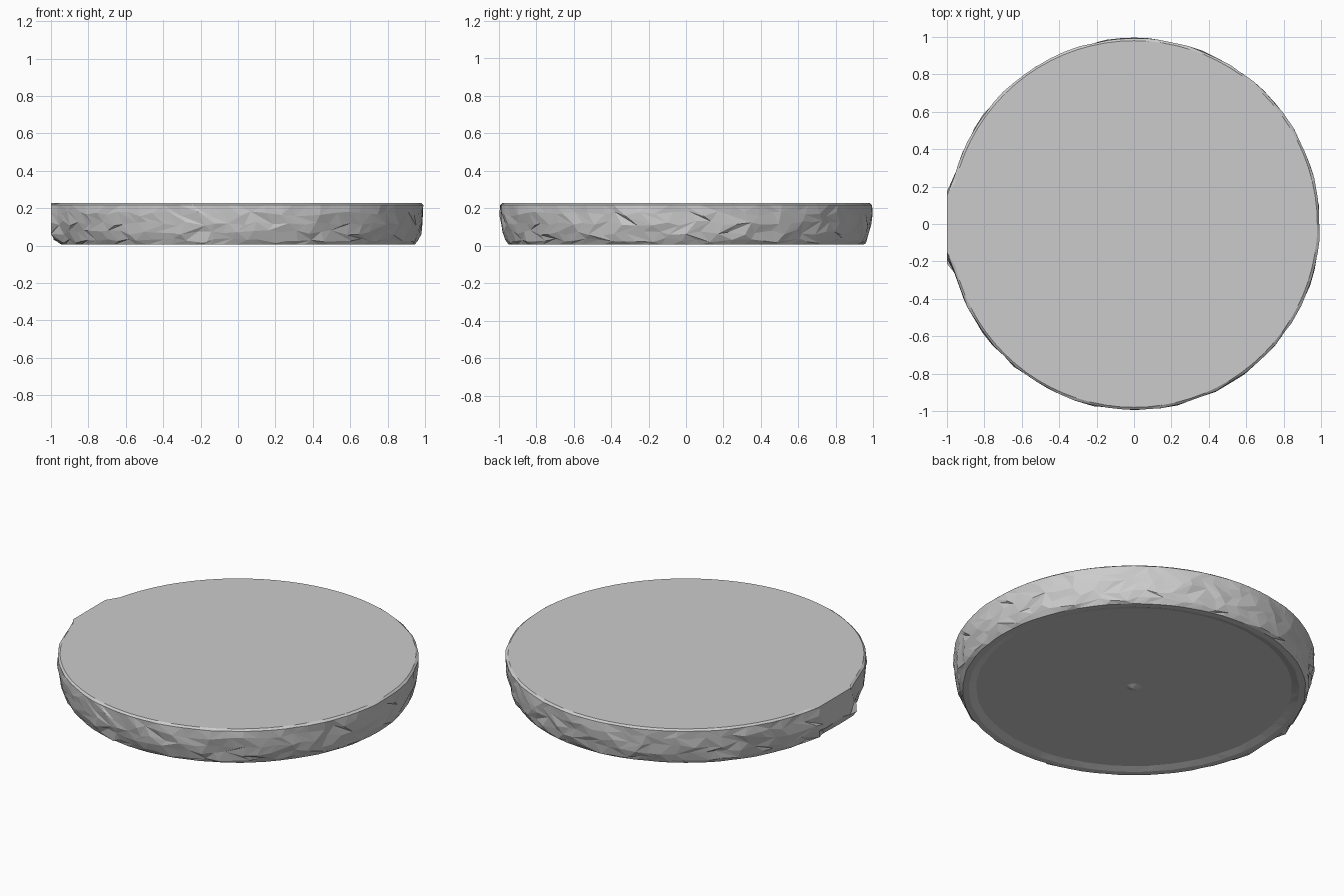
import bpy, bmesh, math, random

if "Cube" in bpy.data.objects:
    bpy.data.objects.remove(bpy.data.objects["Cube"])

random.seed(4)
SEG = 80

# half profile (radius, z, roughness): top rim, hewn side, foot ring, recessed base
PROFILE = [(0.980, 0.232, 0.0), (0.993, 0.222, 0.003), (0.992, 0.175, 0.006),
           (0.986, 0.125, 0.007), (0.976, 0.075, 0.007), (0.962, 0.032, 0.005),
           (0.945, 0.010, 0.003), (0.910, 0.010, 0.003), (0.868, 0.024, 0.003)]


def side_point(i, r, z, rough, shift):
    """Point on a ring, with hewn roughness and a squared-off patch at -x."""
    a = 2 * math.pi * (i + shift) / SEG
    if rough:
        a += random.uniform(-0.25, 0.25) * 2 * math.pi / SEG
        r += random.uniform(-rough, rough)
        if 0.03 < z < 0.2:
            z += random.uniform(-0.014, 0.014)
    x, y = r * math.cos(a), r * math.sin(a)
    if x < 0 and abs(y) < 0.225 and z > 0.035:
        x = -1.0 if z > 0.06 else -0.985
    return max(-1, min(1, x)), max(-1, min(1, y)), z


bm = bmesh.new()
rings = []
for k, (r, z, rough) in enumerate(PROFILE):
    shift = 0.5 if k in (3, 5) else 0
    rings.append([bm.verts.new(side_point(i, r, z, rough, shift)) for i in range(SEG)])

# triangulated walls
for a, b in zip(rings, rings[1:]):
    for i in range(SEG):
        j = (i + 1) % SEG
        if random.random() < 0.5:
            tris = ((a[i], b[i], b[j]), (a[i], b[j], a[j]))
        else:
            tris = ((a[i], b[i], a[j]), (a[j], b[i], b[j]))
        for t in tris:
            bm.faces.new(t)

# flat top
bm.faces.new(rings[0])

# recessed base, with the tiny casting nub at its centre
base_z = 0.024
inner = [bm.verts.new((0.04 * math.cos(2 * math.pi * i / SEG),
                       0.04 * math.sin(2 * math.pi * i / SEG), base_z)) for i in range(SEG)]
tip = bm.verts.new((0.01, 0, 0.012))
for i in range(SEG):
    j = (i + 1) % SEG
    bm.faces.new((rings[-1][i], inner[i], inner[j], rings[-1][j]))
    bm.faces.new((inner[i], tip, inner[j]))

bmesh.ops.recalc_face_normals(bm, faces=bm.faces)
# rest the foot ring on the ground
low = min(v.co.z for v in bm.verts)
for v in bm.verts:
    v.co.z -= low - 0.005

mesh = bpy.data.meshes.new("round_base")
bm.to_mesh(mesh)
bm.free()
disc = bpy.data.objects.new("round_base", mesh)
bpy.context.collection.objects.link(disc)
